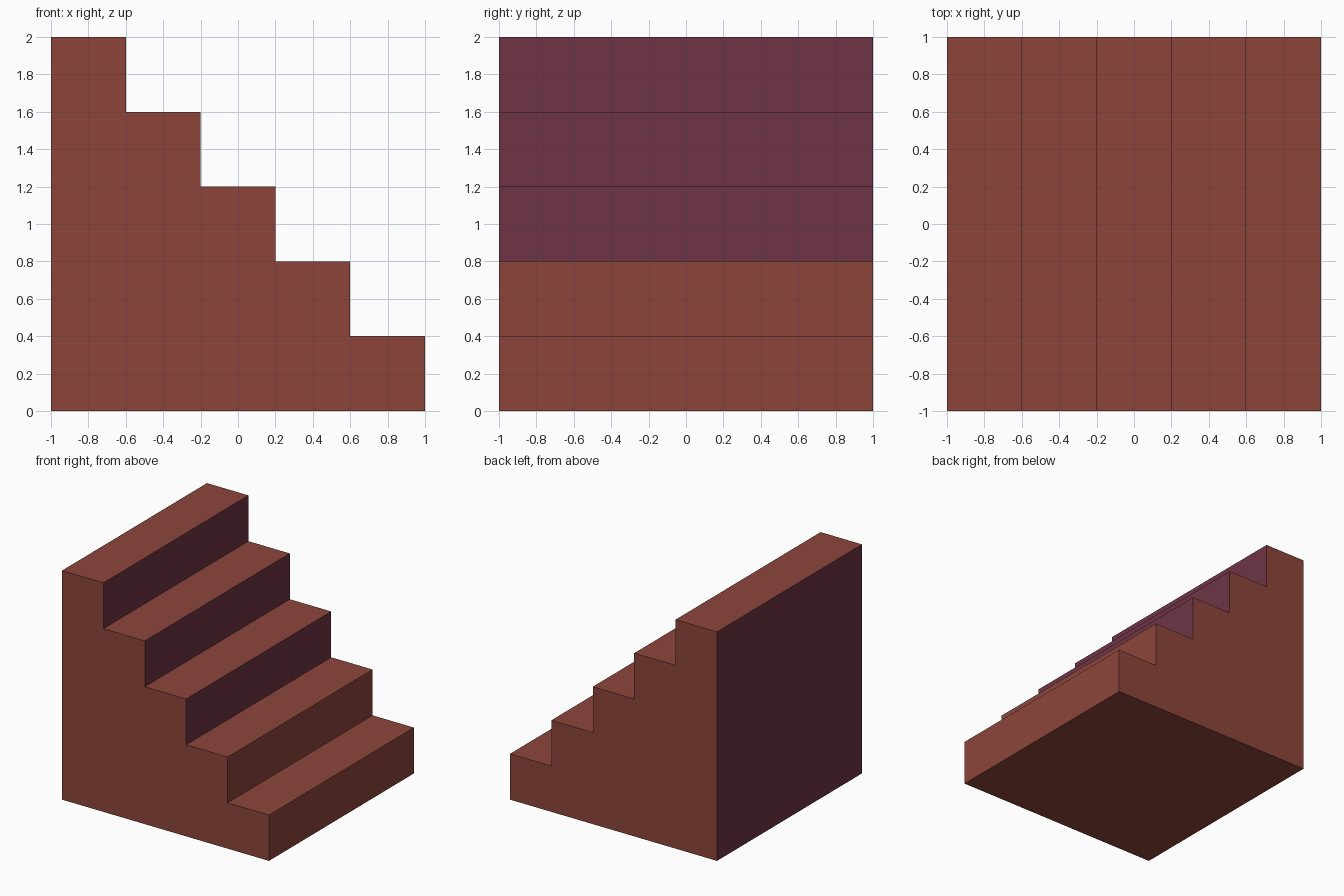
import bpy, bmesh

if "Cube" in bpy.data.objects:
    bpy.data.objects.remove(bpy.data.objects["Cube"])

STEPS, RUN, HALF = 5, 0.4, 1.0


def flat_material(name, rgb):
    mat = bpy.data.materials.new(name)
    mat.diffuse_color = (*rgb, 1.0)
    mat.use_nodes = True
    mat.node_tree.nodes["Principled BSDF"].inputs["Base Color"].default_value = mat.diffuse_color
    return mat


# Stepped side profile, descending towards +x
profile = [(-HALF, 0.0)]
for i in range(STEPS):
    z = (STEPS - i) * RUN
    profile += [(-HALF + i * RUN, z), (-HALF + (i + 1) * RUN, z)]
profile.append((HALF, 0.0))

# Extrude the profile across the width
bm = bmesh.new()
side = bm.faces.new([bm.verts.new((x, -HALF, z)) for x, z in profile])
ext = bmesh.ops.extrude_face_region(bm, geom=[side], use_keep_orig=True)
new_verts = [g for g in ext["geom"] if isinstance(g, bmesh.types.BMVert)]
bmesh.ops.translate(bm, verts=new_verts, vec=(0, 2 * HALF, 0))

# Split the bottom and back walls stay single faces; make normals point outward
bmesh.ops.recalc_face_normals(bm, faces=bm.faces)
bm.normal_update()

# Purple back wall and upper three risers, brick red elsewhere
for f in bm.faces:
    c = f.calc_center_median()
    f.material_index = int(abs(f.normal.x) > 0.9 and c.x < 0.4)

mesh = bpy.data.meshes.new("staircase")
bm.to_mesh(mesh)
bm.free()
mesh.materials.append(flat_material("brick red", (0.265, 0.060, 0.044)))
mesh.materials.append(flat_material("dark plum", (0.157, 0.034, 0.061)))
staircase = bpy.data.objects.new("staircase", mesh)
bpy.context.collection.objects.link(staircase)
